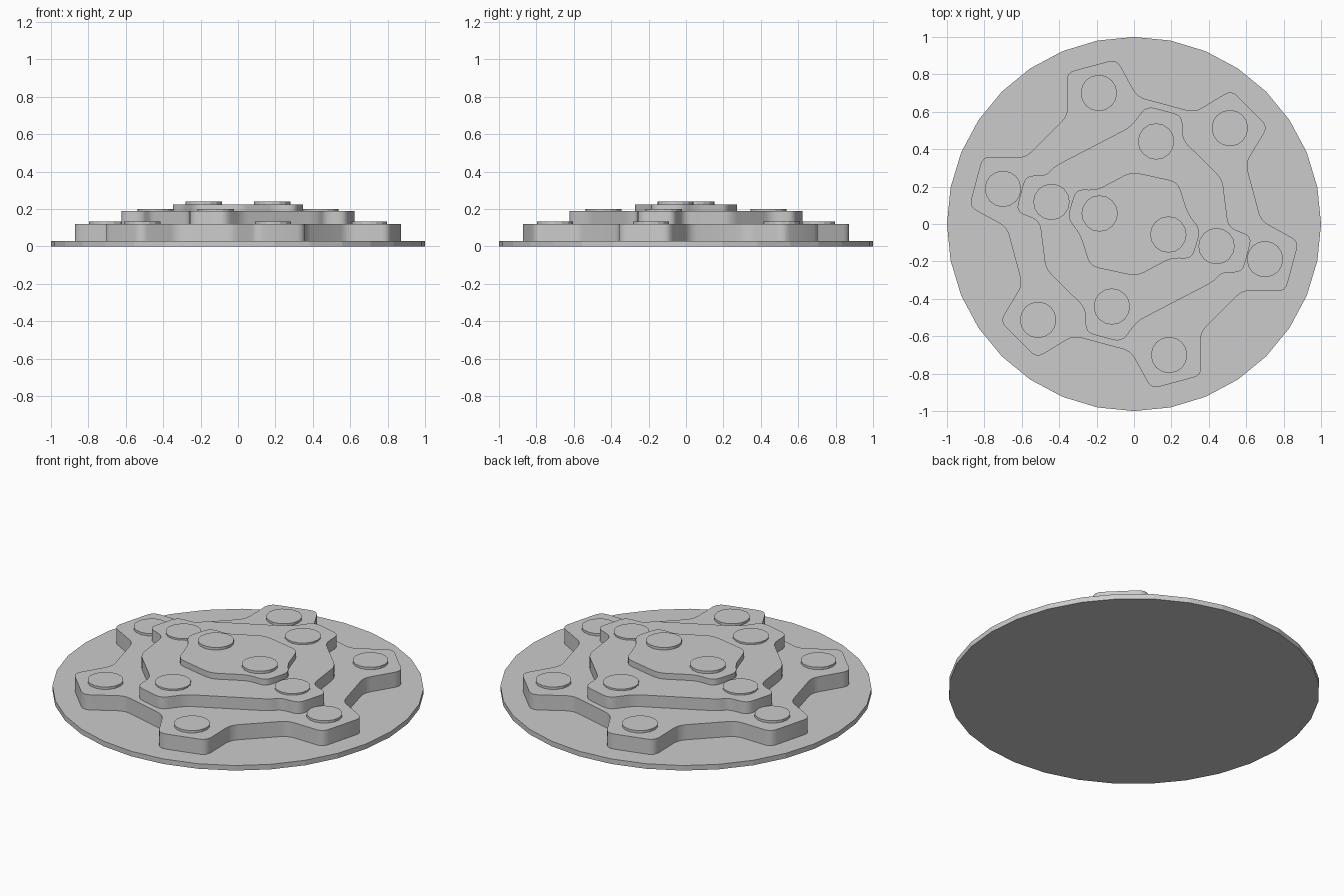
import bpy, bmesh
from math import sin, cos, radians
from mathutils import Vector

if "Cube" in bpy.data.objects:
    bpy.data.objects.remove(bpy.data.objects["Cube"])

grey = bpy.data.materials.new("light grey")
grey.use_nodes = True
colour = (0.6, 0.6, 0.6, 1)
grey.diffuse_color = colour
grey.node_tree.nodes["Principled BSDF"].inputs["Base Color"].default_value = colour


def polar(r, a):
    return Vector((r * cos(radians(a)), r * sin(radians(a))))


def rounded(points, setback=0.045, steps=4):
    """Replace every corner of a closed outline with a small curve."""
    out = []
    for i, p in enumerate(points):
        a, b = points[i - 1] - p, points[(i + 1) % len(points)] - p
        a = p + a.normalized() * min(setback, a.length * 0.42)
        b = p + b.normalized() * min(setback, b.length * 0.42)
        for k in range(steps + 1):
            t = k / steps
            out.append(a * (1 - t) ** 2 + p * 2 * t * (1 - t) + b * t ** 2)
    return out


def slab(name, outline, bottom, top, smooth=False):
    """Extrude a flat outline between two heights."""
    bm = bmesh.new()
    face = bm.faces.new([bm.verts.new((p.x, p.y, bottom)) for p in outline])
    ext = bmesh.ops.extrude_face_region(bm, geom=[face], use_keep_orig=True)
    for v in ext["geom"]:
        if isinstance(v, bmesh.types.BMVert):
            v.co.z = top
    bmesh.ops.recalc_face_normals(bm, faces=bm.faces)
    mesh = bpy.data.meshes.new(name)
    bm.to_mesh(mesh)
    bm.free()
    mesh.materials.append(grey)
    obj = bpy.data.objects.new(name, mesh)
    bpy.context.collection.objects.link(obj)
    if smooth:
        bpy.ops.object.select_all(action="DESELECT")
        obj.select_set(True)
        bpy.context.view_layer.objects.active = obj
        bpy.ops.object.shade_smooth_by_angle(angle=radians(35))


def studs(tier, count, radius, first, bottom, top):
    for i in range(count):
        centre = polar(radius, first + i * 360 / count)
        ring = [centre + polar(0.097, k * 360 / 16) for k in range(16)]
        slab(f"{tier}_stud_{i + 1}", ring, bottom, top)


def turned(outline, count):
    """Repeat an outline section around the centre, anticlockwise."""
    return [polar(r, a + i * 360 / count) for i in range(count) for r, a in outline]


# Round base plate
slab("base_plate", [polar(1, k * 360 / 32) for k in range(32)], 0, 0.03)

# Lower tier: six equal lobes
lower = [(0.68, -31.5), (0.886, -24), (0.886, -6), (0.68, 1.5)]
slab("lower_tier", rounded(turned(lower, 6)), 0.03, 0.12, True)
studs("lower", 6, 0.725, -15, 0.12, 0.134)

# Middle tier: four lobes
middle = [(0.525, -36), (0.535, -29), (0.635, -24), (0.635, -6), (0.505, -2),
          (0.53, 27), (0.52, 60), (0.635, 66), (0.635, 84), (0.52, 92)]
slab("middle_tier", rounded(turned(middle, 2)), 0.12, 0.19, True)
studs("middle", 4, 0.457, -15, 0.19, 0.2)

# Upper tier: two lobes
upper = [(0.27, -42), (0.362, -31), (0.358, -5), (0.295, 10), (0.325, 44), (0.28, 93)]
slab("upper_tier", rounded(turned(upper, 2)), 0.19, 0.225, True)
studs("upper", 2, 0.192, -17, 0.225, 0.24)
